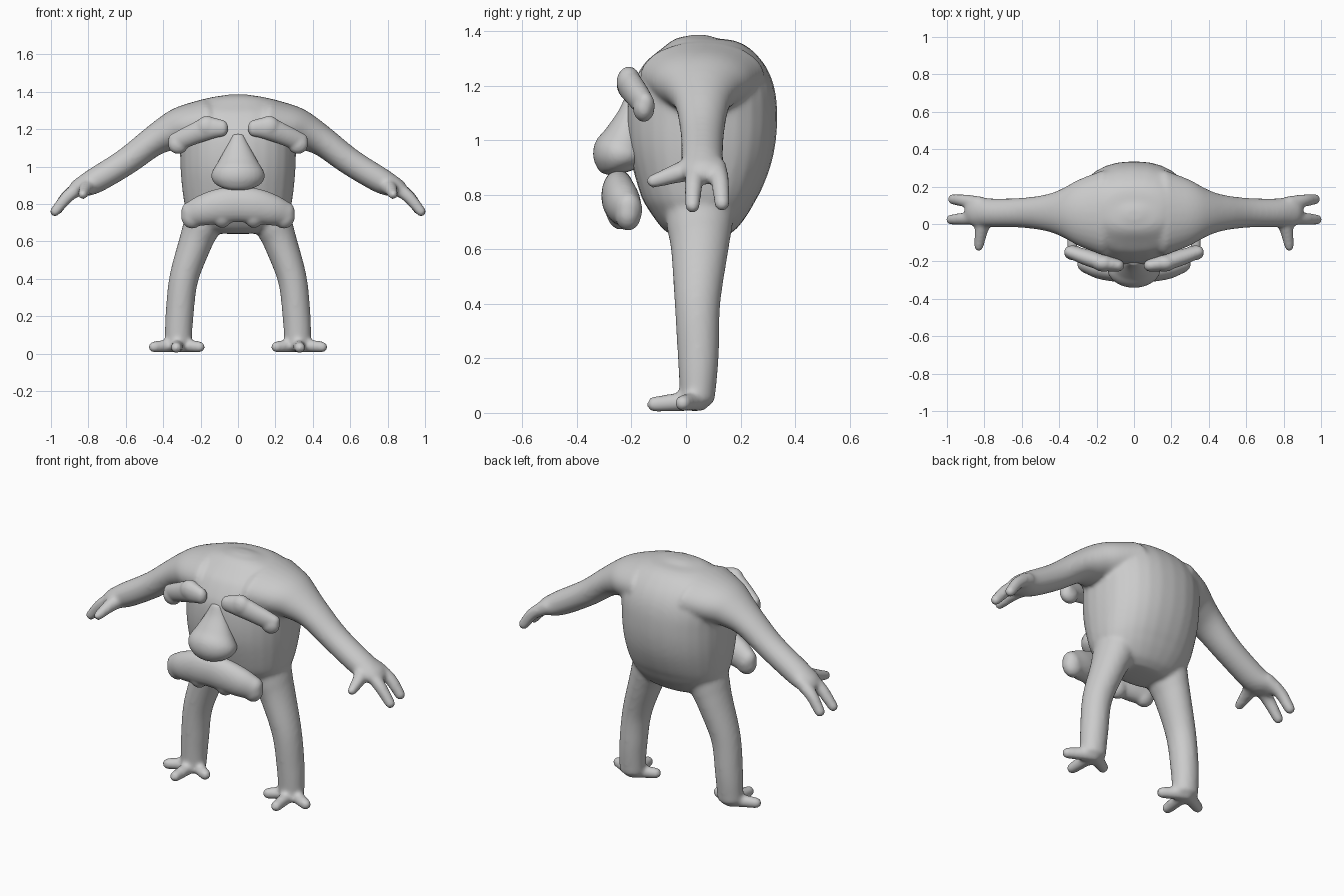
import bpy, bmesh, math
from mathutils import Vector, Matrix

if "Cube" in bpy.data.objects:
    bpy.data.objects.remove(bpy.data.objects["Cube"], do_unlink=True)

grey = bpy.data.materials.new("clay grey")
grey.use_nodes = True
grey.diffuse_color = (0.6, 0.6, 0.6, 1)
grey.node_tree.nodes["Principled BSDF"].inputs["Base Color"].default_value = (0.6, 0.6, 0.6, 1)

X, Y = Vector((1, 0, 0)), Vector((0, 1, 0))
SIDES, STEPS = 28, 6


def spline(points):
    """Smooth path through points of (x, y, z, radius a, radius b)."""
    p = [Vector(q) for q in points]
    p = [p[0] * 2 - p[1]] + p + [p[-1] * 2 - p[-2]]
    out = []
    for a, b, c, d in zip(p, p[1:], p[2:], p[3:]):
        for i in range(STEPS):
            t = i / STEPS
            out.append(b + (c - a) * (t / 2) + (a * 2 - b * 5 + c * 4 - d) * (t * t / 2)
                       + (b * 3 - a - c * 3 + d) * (t ** 3 / 2))
    return out + [p[-2]]


def loft(bm, points, side, cap=1.0, power=2.0, flip=1):
    """Rounded tube; radius a runs along side, radius b across it."""
    path = spline(points)
    centres = [Vector(q[:3]) for q in path]
    stations = []
    last = len(path) - 1
    for i, q in enumerate(path):
        t = (centres[min(i + 1, last)] - centres[max(i - 1, 0)]).normalized()
        a, b = max(q[3], 0.004), max(q[4], 0.004)
        station = [(centres[i], t, a, b)]
        if i in (0, last):
            out = t if i else -t
            for k in range(1, 6):
                w = k * math.pi / 11
                c = centres[i] + out * (math.sin(w) * cap * min(a, b))
                station.append((c, t, a * math.cos(w), b * math.cos(w)))
            if i == 0:
                station.reverse()
        stations += station
    rings = []
    for c, t, a, b in stations:
        u = (side - t * side.dot(t)).normalized()
        v = t.cross(u)
        ring = []
        for k in range(SIDES):
            w = 2 * math.pi * k / SIDES
            cu, cv = [math.copysign(abs(f) ** (2 / power), f) for f in (math.cos(w), math.sin(w))]
            p = c + u * (a * cu) + v * (b * cv)
            ring.append(bm.verts.new((p.x * flip, p.y, p.z)))
        rings.append(ring)
    for r, s in zip(rings, rings[1:]):
        for k in range(SIDES):
            n = (k + 1) % SIDES
            bm.faces.new((r[k], r[n], s[n], s[k]))
    bm.faces.new(rings[0])
    bm.faces.new(rings[-1])


def ball(bm, centre, radii, flip=1):
    m = Matrix.Translation((centre[0] * flip, centre[1], centre[2])) @ Matrix.Diagonal((*radii, 1))
    bmesh.ops.create_uvsphere(bm, u_segments=24, v_segments=14, radius=1, matrix=m)


def finish(name, bm, voxel, smoothing):
    """Fuse the shells of one part into a single soft skin."""
    bmesh.ops.recalc_face_normals(bm, faces=bm.faces)
    mesh = bpy.data.meshes.new(name)
    bm.to_mesh(mesh)
    bm.free()
    mesh.materials.append(grey)
    mesh.shade_smooth()
    ob = bpy.data.objects.new(name, mesh)
    bpy.context.collection.objects.link(ob)
    fuse = ob.modifiers.new("fuse", 'REMESH')
    fuse.mode = 'VOXEL'
    fuse.voxel_size = voxel
    fuse.use_smooth_shade = True
    soft = ob.modifiers.new("soften", 'SMOOTH')
    soft.factor = 0.5
    soft.iterations = smoothing
    return ob


# Body: trunk with arms and legs fused on
bm = bmesh.new()
trunk = [(.65, .05, .16, .10), (.68, .05, .22, .14), (.75, .05, .27, .19), (.82, .05, .29, .225),
         (.95, .055, .305, .265), (1.08, .058, .31, .277), (1.2, .06, .31, .262),
         (1.3, .055, .27, .205), (1.36, .05, .18, .12), (1.383, .05, .06, .04)]
loft(bm, [(0, y, z, a, b) for z, y, a, b in trunk], X, cap=0.1, power=2.3)

arm = [(.16, .06, 1.235, .23, .13), (.29, .06, 1.21, .18, .115), (.37, .06, 1.18, .135, .098),
       (.46, .06, 1.13, .1, .08), (.6, .06, 1.025, .08, .073), (.77, .06, .922, .077, .068),
       (.85, .07, .887, .08, .05), (.88, .075, .868, .07, .036)]
fingers = [[(.83, .11, .9, .04, .04), (.91, .125, .845, .034, .034), (.968, .132, .767, .029, .029)],
           [(.83, .04, .9, .04, .04), (.91, .028, .84, .034, .034), (.978, .024, .76, .028, .028)]]
thumb = [(.79, .05, .905, .05, .05), (.815, -.03, .88, .037, .037), (.83, -.12, .85, .026, .026)]
leg = [(.17, .05, .78, .1, .13), (.195, .05, .68, .1, .12), (.225, .05, .6, .09, .106),
       (.29, .042, .4, .078, .084), (.313, .045, .2, .075, .075), (.32, .042, .05, .072, .064)]
heel = (.32, .05, .046)
toes = [(.45, -.012, .036), (.205, -.012, .036), (.33, -.115, .032)]

for s in (1, -1):
    loft(bm, arm, Y, cap=0.6, flip=s)
    for finger in fingers:
        loft(bm, finger, Y, flip=s)
    loft(bm, thumb, X, flip=s)
    loft(bm, leg, X, cap=0.4, flip=s)
    for tip in toes:
        mid = [(h + t) / 2 for h, t in zip(heel, tip)]
        loft(bm, [(*heel, .04, .04), (*mid, .034, .034), (*tip, .03, .03)],
             Vector((0, 0, 1)), flip=s)
finish("body", bm, 0.011, 9)

# Eyebrows: lumpy tapering rolls
brow = [(.085, -.222, 1.205, .033, .045), (.16, -.208, 1.203, .043, .06),
        (.25, -.18, 1.168, .043, .055), (.335, -.15, 1.128, .036, .05)]
for s, name in ((1, "left_eyebrow"), (-1, "right_eyebrow")):
    bm = bmesh.new()
    loft(bm, brow, Y, flip=s)
    ball(bm, (.165, -.21, 1.213), (.06, .045, .058), s)
    ball(bm, (.32, -.155, 1.12), (.055, .04, .053), s)
    finish(name, bm, 0.008, 6)

# Nose: pear shape widening downwards
bm = bmesh.new()
nose = [(1.17, -.2, .03, .02), (1.1, -.205, .066, .045), (1.02, -.22, .11, .08),
        (.96, -.235, .143, .105), (.915, -.235, .13, .095), (.893, -.23, .09, .065)]
loft(bm, [(0, y, z, a, b) for z, y, a, b in nose], X, cap=0.2)
finish("nose", bm, 0.009, 5)

# Moustache: thick roll with a scalloped lower edge
bm = bmesh.new()
half = [(.09, -.245, .79, .064, .094), (.18, -.23, .768, .064, .084), (.25, -.212, .745, .052, .068)]
roll = [(-x, *r) for x, *r in reversed(half)] + [(0, -.248, .798, .062, .095)] + half
loft(bm, roll, Y)
for s in (1, -1):
    ball(bm, (.085, -.24, .75), (.06, .055, .078), s)
    ball(bm, (.245, -.213, .735), (.06, .05, .067), s)
finish("moustache", bm, 0.009, 5)
